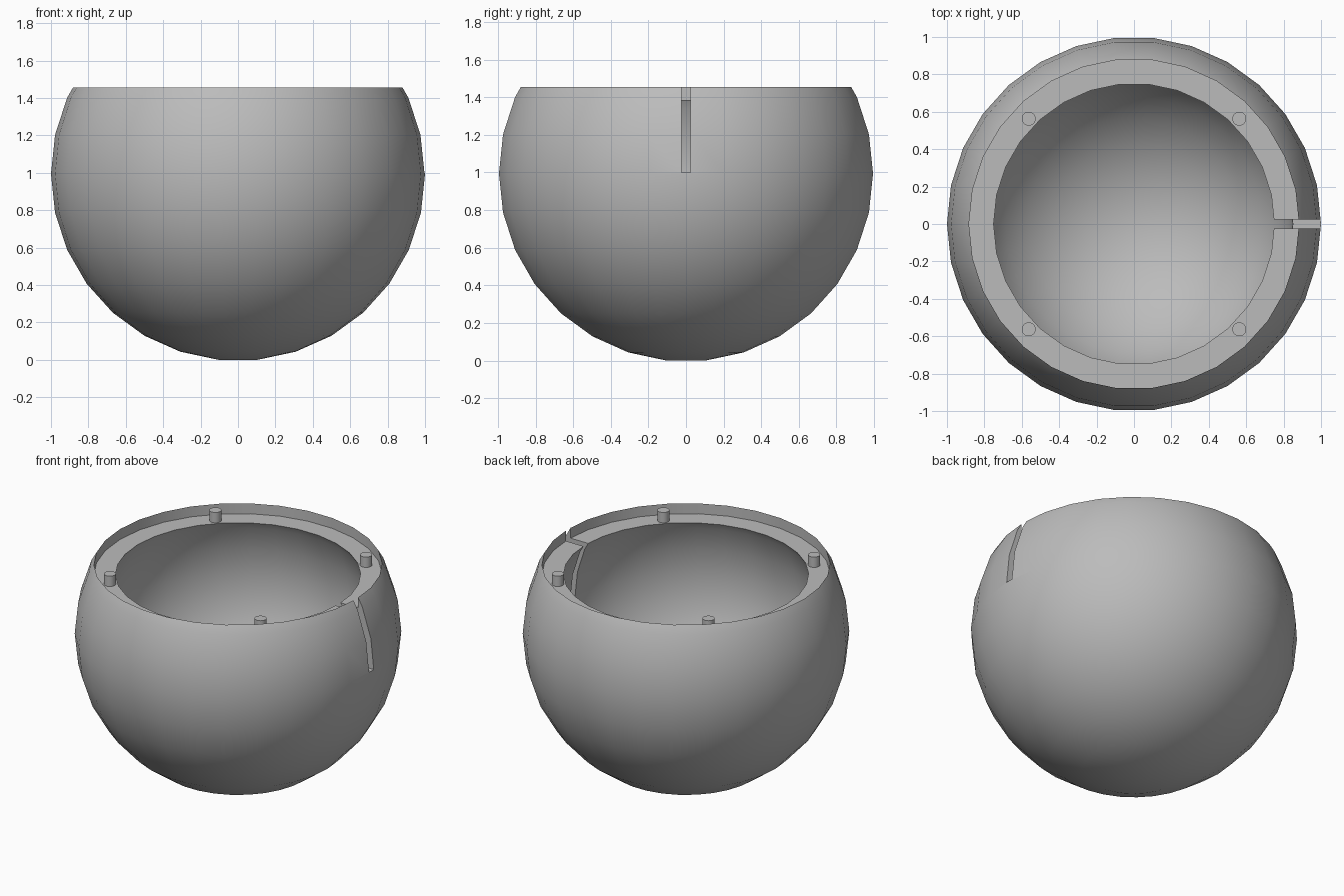
import bpy, bmesh
from math import sin, cos, pi, radians

if "Cube" in bpy.data.objects:
    bpy.data.objects.remove(bpy.data.objects["Cube"])

SEGMENTS = 30
STEP = 2 * pi / SEGMENTS
CENTRE_Z = cos(STEP / 2)      # the flat bottom rests on the floor
INNER = 0.85
LEDGE_Z, RIM_Z = 1.385, 1.455
SLOT_Z, SLOT_WIDTH = 1.0, 0.05

grey = bpy.data.materials.new("plain grey")
grey.use_nodes = True
colour = (0.5, 0.5, 0.5, 1)
grey.diffuse_color = colour
grey.node_tree.nodes["Principled BSDF"].inputs["Base Color"].default_value = colour


def arc(radius, top):
    """Half profile of a faceted ball from its bottom up to a cut height."""
    rings = [(radius * sin(STEP * (i + 0.5)), CENTRE_Z - radius * cos(STEP * (i + 0.5)))
             for i in range(SEGMENTS // 2)]
    below = [p for p in rings if p[1] < top]
    (r0, z0), (r1, z1) = below[-1], rings[len(below)]
    return below + [(r0 + (r1 - r0) * (top - z0) / (z1 - z0), top)]


def lathe(name, profile):
    """Turn an open profile around z and close both ends with flat caps."""
    bm = bmesh.new()
    loops = [[bm.verts.new((r * cos(STEP * i), r * sin(STEP * i), z))
              for i in range(SEGMENTS)] for r, z in profile]
    for a, b in zip(loops, loops[1:]):
        for i in range(SEGMENTS):
            j = (i + 1) % SEGMENTS
            bm.faces.new((a[i], a[j], b[j], b[i]))
    bm.faces.new(loops[0])
    bm.faces.new(loops[-1])
    bmesh.ops.recalc_face_normals(bm, faces=bm.faces)
    mesh = bpy.data.meshes.new(name)
    bm.to_mesh(mesh)
    bm.free()
    obj = bpy.data.objects.new(name, mesh)
    bpy.context.collection.objects.link(obj)
    return obj


def finish(obj):
    obj.data.materials.clear()
    obj.data.materials.append(grey)
    bpy.ops.object.select_all(action="DESELECT")
    obj.select_set(True)
    bpy.context.view_layer.objects.active = obj
    bpy.ops.object.shade_smooth_by_angle(angle=radians(30))


# Hollow bowl: outer ball, knife-edged lip, recessed ledge, inner ball
outer = arc(1.0, RIM_Z)
inner = arc(INNER, LEDGE_Z)
bowl = lathe("bowl", outer + [(outer[-1][0], LEDGE_Z)] + inner[::-1])

# Slot through the wall on the left side
bpy.ops.mesh.primitive_cube_add(size=1, location=(0.9, 0, SLOT_Z + 0.5))
cutter = bpy.context.object
cutter.name = "slot_cutter"
cutter.scale = (0.8, SLOT_WIDTH, 1)
cutter.hide_render = True
cut = bowl.modifiers.new("slot", "BOOLEAN")
cut.operation, cut.solver, cut.object = "DIFFERENCE", "EXACT", cutter
bpy.context.view_layer.objects.active = bowl
bpy.ops.object.modifier_apply(modifier=cut.name)
bpy.data.objects.remove(cutter)
finish(bowl)

# Four alignment pegs on the ledge
for side, x in (("left", 1), ("right", -1)):
    for end, y in (("front", -1), ("back", 1)):
        bpy.ops.mesh.primitive_cylinder_add(
            vertices=SEGMENTS, radius=0.037, depth=RIM_Z - LEDGE_Z,
            location=(0.563 * x, 0.563 * y, (LEDGE_Z + RIM_Z) / 2))
        peg = bpy.context.object
        peg.name = f"peg_{end}_{side}"
        finish(peg)
